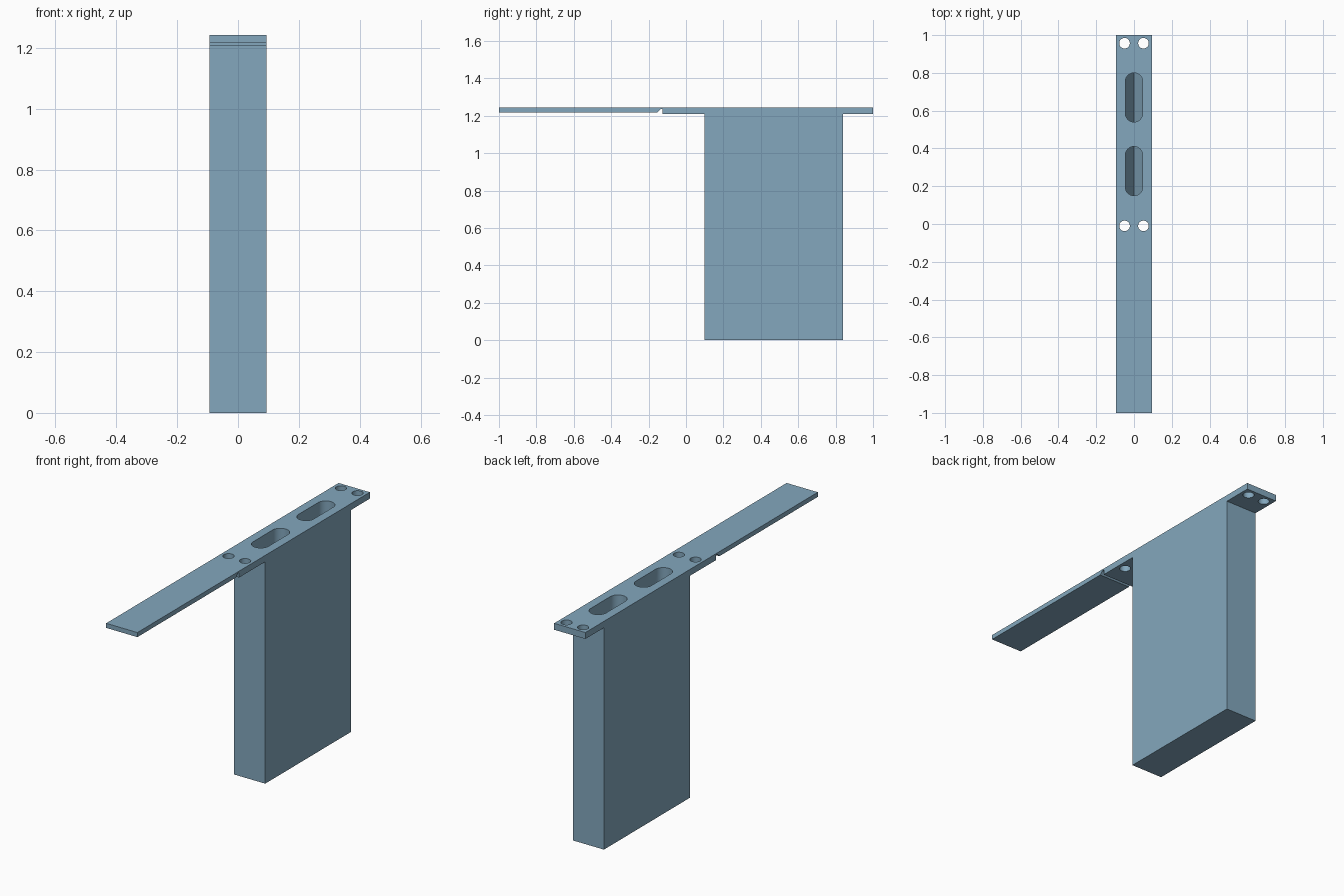
import bpy, bmesh, math

if "Cube" in bpy.data.objects:
    bpy.data.objects.remove(bpy.data.objects["Cube"])

W = 0.094      # half width
TOP = 1.243    # top surface height

blue = bpy.data.materials.new("steel blue")
blue.diffuse_color = (0.227, 0.386, 0.509, 1)
blue.use_nodes = True
blue.node_tree.nodes["Principled BSDF"].inputs["Base Color"].default_value = blue.diffuse_color


def make_object(name, bm):
    bmesh.ops.recalc_face_normals(bm, faces=bm.faces)
    me = bpy.data.meshes.new(name)
    bm.to_mesh(me)
    bm.free()
    me.materials.append(blue)
    ob = bpy.data.objects.new(name, me)
    bpy.context.collection.objects.link(ob)
    return ob


def prism(bm, lower, upper, bottom_faces):
    """Side walls between two matching loops, with a chosen split of the floor."""
    a = [bm.verts.new(p) for p in lower]
    b = [bm.verts.new(p) for p in upper]
    n = len(a)
    for i in range(n):
        j = (i + 1) % n
        bm.faces.new((a[i], a[j], b[j], b[i]))
    bm.faces.new(b)
    for f in bottom_faces:
        bm.faces.new([a[i % n] for i in f])


# Body: side profile (y, z) of strap, hinge groove, plate and block
profile = [(-1, TOP), (-1, 1.218), (-0.153, 1.218), (-0.136, 1.235),
           (-0.125, 1.235), (-0.125, 1.208), (0.1, 1.208), (0.1, 0),
           (0.84, 0), (0.84, 1.208), (1, 1.208), (1, TOP)]
bm = bmesh.new()
prism(bm, [(-W, y, z) for y, z in profile], [(W, y, z) for y, z in profile],
      [range(len(profile))])
body = make_object("hinged_block", bm)

# Cutters: four screw holes and two rounded pockets with a V floor
bm = bmesh.new()
N = 32
for cx in (-0.05, 0.05):
    for cy in (-0.01, 0.957):
        ring = [(cx + 0.028 * math.cos(2 * math.pi * i / N),
                 cy + 0.028 * math.sin(2 * math.pi * i / N)) for i in range(N)]
        prism(bm, [(x, y, 1.15) for x, y in ring],
              [(x, y, 1.3) for x, y in ring], [range(N)])

R, H = 0.046, 16
for y0, y1 in ((0.15, 0.41), (0.54, 0.80)):
    ring = []
    for cy, start in ((y1 - R, 0), (y0 + R, math.pi)):
        for i in range(H + 1):
            t = start + math.pi * i / H
            ring.append((R * math.cos(t), cy + R * math.sin(t)))
    n, q = len(ring), H // 2
    prism(bm, [(x, y, 1.02 + 1.75 * abs(x)) for x, y in ring],
          [(x, y, 1.3) for x, y in ring],
          [range(q, q + n // 2 + 1), range(q + n // 2, q + n + 1)])
cutter = make_object("hole_cutter", bm)
cutter.hide_render = True

# Cut the openings and keep the result as plain mesh
mod = body.modifiers.new("openings", 'BOOLEAN')
mod.operation = 'DIFFERENCE'
mod.solver = 'EXACT'
mod.object = cutter
bpy.context.view_layer.objects.active = body
body.select_set(True)
bpy.ops.object.modifier_apply(modifier=mod.name)
bpy.data.objects.remove(cutter)
bpy.ops.object.shade_smooth_by_angle(angle=math.radians(30))
